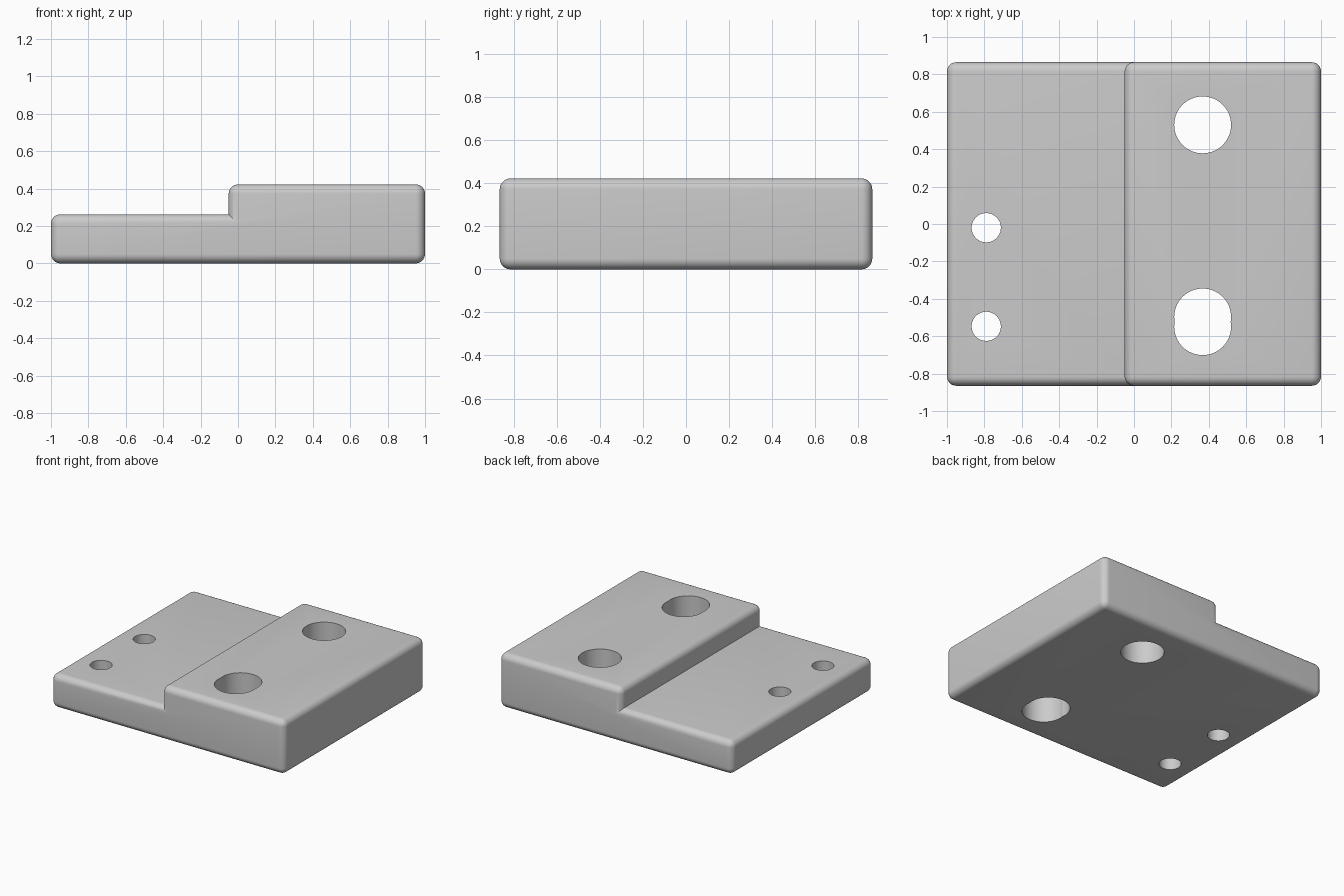
import bpy
import bmesh

cube = bpy.data.objects.get("Cube")
if cube:
    bpy.data.objects.remove(cube, do_unlink=True)

HALF_DEPTH = 0.865
STEP_X, LOW_Z, HIGH_Z = -0.05, 0.262, 0.422
ROUND = 0.05

grey = bpy.data.materials.new("plain grey")
grey.use_nodes = True
colour = (0.6, 0.6, 0.6, 1)
grey.diffuse_color = colour
grey.node_tree.nodes["Principled BSDF"].inputs["Base Color"].default_value = colour


def add_object(name, bm):
    mesh = bpy.data.meshes.new(name)
    bm.to_mesh(mesh)
    bm.free()
    obj = bpy.data.objects.new(name, mesh)
    bpy.context.collection.objects.link(obj)
    mesh.materials.append(grey)
    return obj


def hole_cutter(x, y, radius):
    bm = bmesh.new()
    bmesh.ops.create_cone(bm, cap_ends=True, segments=64, radius1=radius,
                          radius2=radius, depth=1)
    bmesh.ops.translate(bm, verts=bm.verts, vec=(x, y, HIGH_Z / 2))
    cutter = add_object("hole_cutter", bm)
    cutter.hide_render = True
    return cutter


# Stepped block: side profile extruded from front to back
profile = [(-1, 0), (1, 0), (1, HIGH_Z), (STEP_X, HIGH_Z), (STEP_X, LOW_Z), (-1, LOW_Z)]
bm = bmesh.new()
face = bm.faces.new([bm.verts.new((x, -HALF_DEPTH, z)) for x, z in profile])
sides = bmesh.ops.extrude_face_region(bm, geom=[face])["geom"]
bmesh.ops.translate(bm, vec=(0, 2 * HALF_DEPTH, 0),
                    verts=[v for v in sides if isinstance(v, bmesh.types.BMVert)])
bmesh.ops.recalc_face_normals(bm, faces=bm.faces)

# Round every outer edge, leaving the inner corner of the step sharp
outer = [e for e in bm.edges if e.is_convex]
bmesh.ops.bevel(bm, geom=outer, offset=ROUND, offset_type='OFFSET', segments=8,
                profile=0.5, affect='EDGES', clamp_overlap=False)
block = add_object("stepped_block", bm)

# Small holes on the low side, a large hole and an overlapping pair on the high side
holes = [(-0.79, -0.02, 0.078), (-0.79, -0.547, 0.078),
         (0.367, 0.53, 0.152), (0.367, -0.497, 0.152), (0.367, -0.549, 0.152)]
cutters = [hole_cutter(*hole) for hole in holes]
for cutter in cutters:
    cut = block.modifiers.new("through_hole", 'BOOLEAN')
    cut.operation = 'DIFFERENCE'
    cut.solver = 'EXACT'
    cut.object = cutter

# Apply the cuts, then shade the rounded surfaces smooth
bpy.ops.object.select_all(action='DESELECT')
bpy.context.view_layer.objects.active = block
block.select_set(True)
for name in [m.name for m in block.modifiers]:
    bpy.ops.object.modifier_apply(modifier=block.modifiers[0].name)
for cutter in cutters:
    bpy.data.objects.remove(cutter, do_unlink=True)
bpy.ops.object.shade_smooth_by_angle(angle=0.6)
